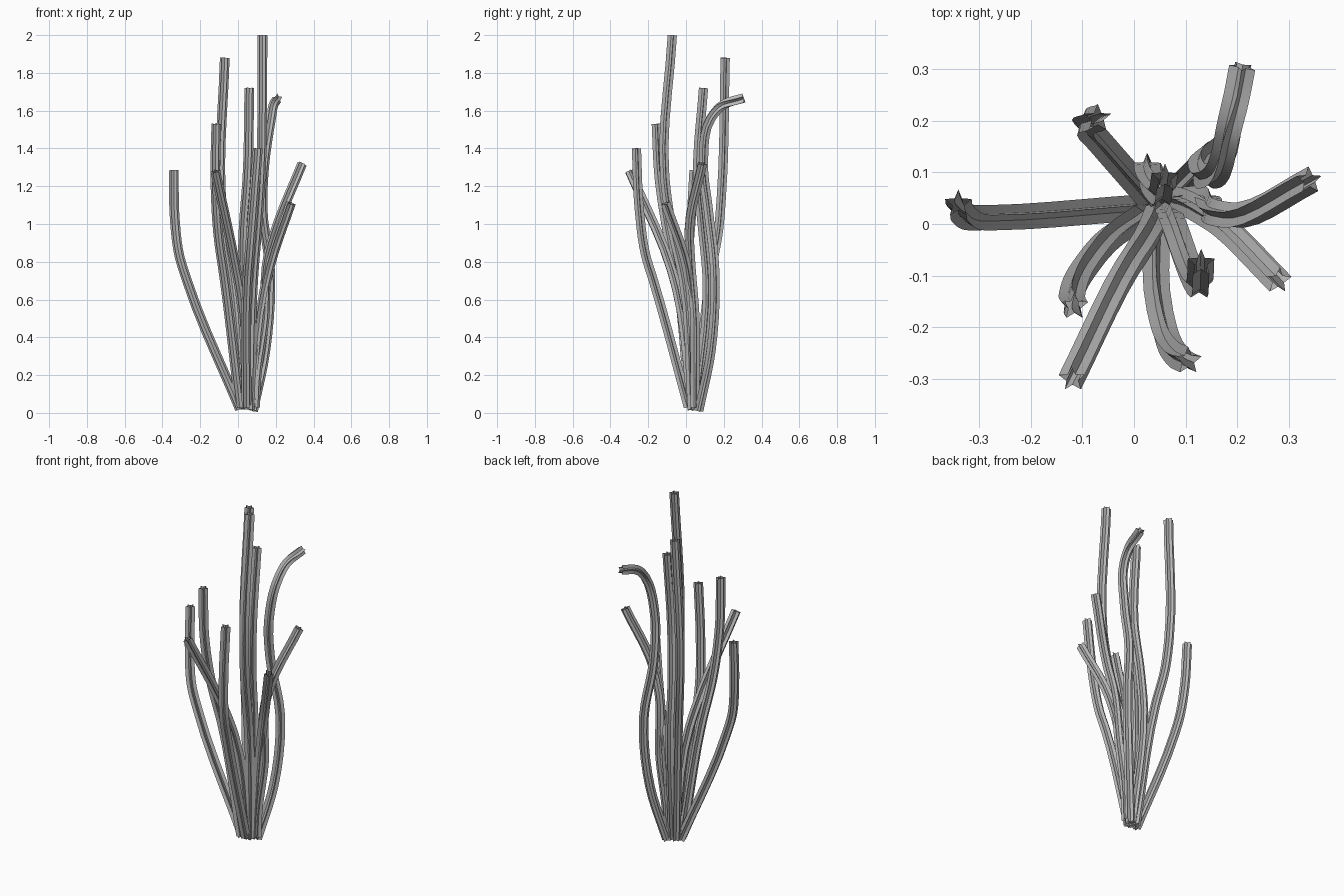
import bpy
import bmesh
from math import sin, cos, pi
from mathutils import Vector

cube = bpy.data.objects.get("Cube")
if cube:
    bpy.data.objects.remove(cube, do_unlink=True)

RIBS = 5
OUTER, INNER = 0.027, 0.012
STEPS = 5

# Single flat colour for every stem
grey = bpy.data.materials.new("stem grey")
grey.use_nodes = True
colour = (0.5, 0.5, 0.5, 1)
grey.diffuse_color = colour
grey.node_tree.nodes["Principled BSDF"].inputs["Base Color"].default_value = colour


def smooth_path(points):
    """Smooth path through the points, with its direction at each sample."""
    pts = [Vector(p) for p in points]
    gaps = [(b - a).length for a, b in zip(pts, pts[1:])]
    slopes = [(b - a) / g for a, b, g in zip(pts, pts[1:], gaps)]
    tangents = [slopes[0]]
    for i in range(len(slopes) - 1):
        g, h = gaps[i], gaps[i + 1]
        tangents.append((slopes[i] * h + slopes[i + 1] * g) / (g + h))
    tangents.append(slopes[-1])
    path = []
    for i, gap in enumerate(gaps):
        a, b = pts[i], pts[i + 1]
        ta, tb = tangents[i] * gap, tangents[i + 1] * gap
        for s in range(STEPS):
            t = s / STEPS
            path.append(a + ta * t + (3 * (b - a) - 2 * ta - tb) * t ** 2
                        + (2 * (a - b) + ta + tb) * t ** 3)
    path.append(pts[-1])
    last = len(path) - 1
    return [(p, (path[min(i + 1, last)] - path[max(i - 1, 0)]).normalized())
            for i, p in enumerate(path)]


def star_ring(bm, centre, direction):
    """Star-shaped cross-section square to the path."""
    back = Vector((0, 1, 0))
    v = (back - direction * back.dot(direction)).normalized()
    u = v.cross(direction)
    ring = []
    for k in range(2 * RIBS):
        angle = pi * k / RIBS
        radius = INNER if k % 2 else OUTER
        ring.append(bm.verts.new(centre + (u * sin(angle) + v * cos(angle)) * radius))
    return ring


def stem(name, *points):
    """Ribbed open tube swept along a path."""
    bm = bmesh.new()
    rings = [star_ring(bm, p, d) for p, d in smooth_path(points)]
    count = 2 * RIBS
    for low, high in zip(rings, rings[1:]):
        for k in range(count):
            n = (k + 1) % count
            bm.faces.new((low[k], low[n], high[n], high[k]))
    bmesh.ops.recalc_face_normals(bm, faces=bm.faces)
    mesh = bpy.data.meshes.new(name)
    bm.to_mesh(mesh)
    bm.free()
    mesh.materials.append(grey)
    obj = bpy.data.objects.new(name, mesh)
    bpy.context.collection.objects.link(obj)
    bpy.ops.object.select_all(action="DESELECT")
    obj.select_set(True)
    bpy.context.view_layer.objects.active = obj
    bpy.ops.object.shade_smooth_by_angle()


# Stems on the right side
stem("right_stem", (0.01, 0.03, 0.02), (-0.27, 0.01, 0.7), (-0.31, 0.01, 0.83),
     (-0.335, 0.025, 1.03), (-0.34, 0.04, 1.285))
stem("right_front_low_stem", (0.05, 0.03, 0.02), (0.01, -0.05, 0.65),
     (-0.01, -0.08, 0.76), (-0.12, -0.3, 1.28))
stem("right_front_stem", (0.01, 0.015, 0.03), (-0.07, -0.05, 0.7),
     (-0.105, -0.1, 0.95), (-0.12, -0.145, 1.25), (-0.115, -0.16, 1.53))
stem("right_back_stem", (0.03, 0.05, 0.02), (-0.04, 0.13, 0.75),
     (-0.075, 0.17, 0.97), (-0.09, 0.185, 1.15), (-0.07, 0.205, 1.88))

# Stems near the middle
stem("tallest_stem", (0.06, 0.03, 0.02), (0.08, -0.015, 0.7),
     (0.105, -0.085, 1.02), (0.12, -0.115, 1.25), (0.13, -0.075, 2))
stem("front_stem", (0.045, 0.01, 0.03), (0.05, -0.175, 0.7),
     (0.06, -0.215, 0.83), (0.08, -0.25, 1.08), (0.105, -0.265, 1.4))
stem("middle_stem", (0.05, 0.05, 0.02), (0.025, 0.11, 0.7),
     (0.03, 0.085, 0.98), (0.05, 0.06, 1.25), (0.06, 0.09, 1.72))

# Stems on the left side
stem("left_front_stem", (0.07, 0.05, 0.02), (0.14, 0.02, 0.65),
     (0.17, 0, 0.78), (0.28, -0.11, 1.11))
stem("left_stem", (0.09, 0.045, 0.03), (0.095, 0.045, 0.16), (0.14, 0.045, 0.5),
     (0.16, 0.02, 0.83), (0.2, 0.015, 0.97), (0.34, 0.085, 1.32))
stem("left_back_hooked_stem", (0.08, 0.065, 0.012), (0.145, 0.13, 0.33),
     (0.17, 0.15, 0.75), (0.13, 0.115, 1.08), (0.14, 0.09, 1.32),
     (0.175, 0.13, 1.56), (0.185, 0.18, 1.62), (0.21, 0.305, 1.665))
